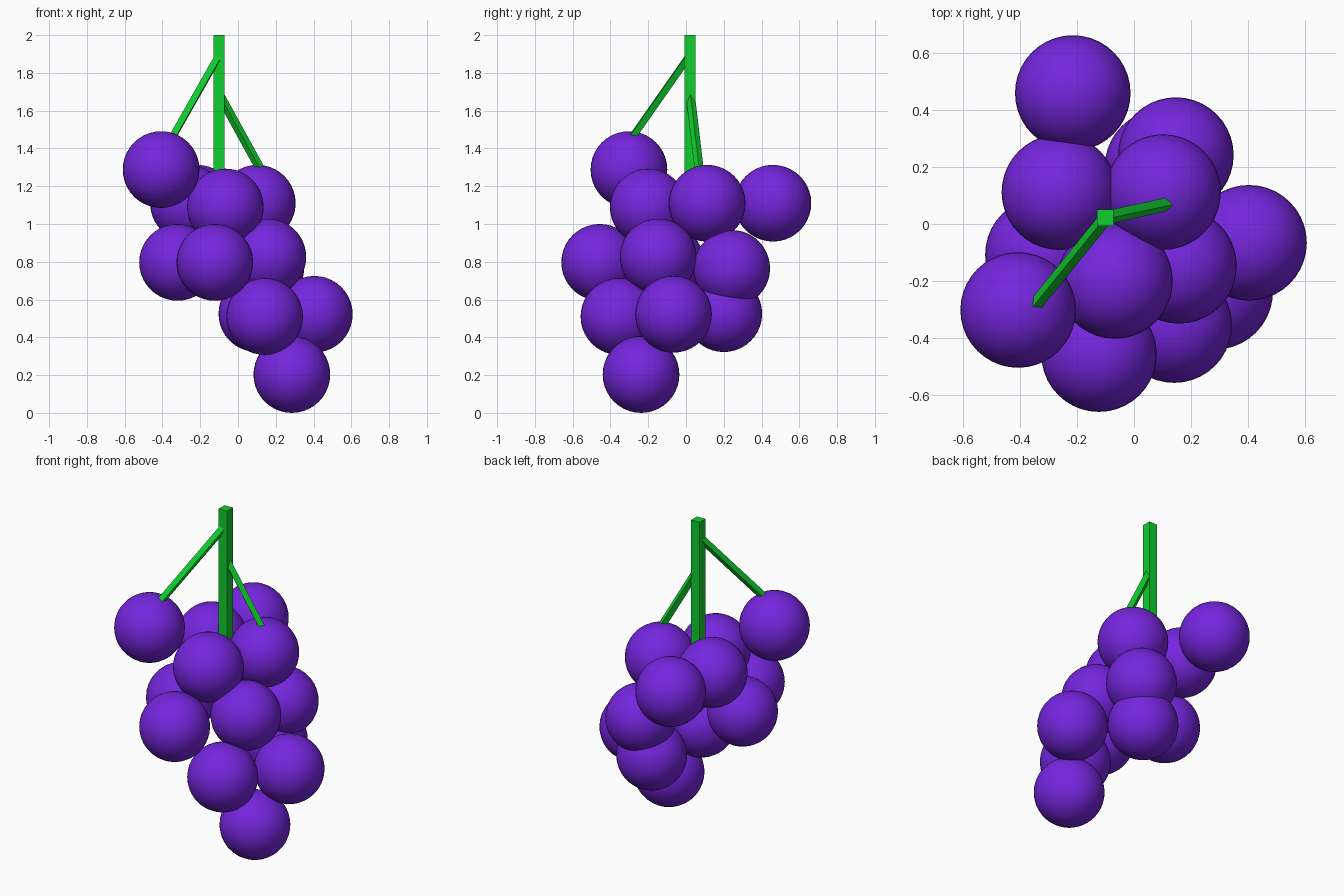
import bpy, math
from mathutils import Vector, Matrix

if "Cube" in bpy.data.objects:
    bpy.data.objects.remove(bpy.data.objects["Cube"])


def material(name, rgb):
    m = bpy.data.materials.new(name)
    m.diffuse_color = (*rgb, 1.0)
    m.use_nodes = True
    m.node_tree.nodes["Principled BSDF"].inputs["Base Color"].default_value = m.diffuse_color
    return m


PURPLE = material("grape purple", (0.18, 0.019, 0.73))
GREEN = material("stem green", (0.005, 0.62, 0.028))
RADIUS = 0.203

# Grape centres, from the top of the bunch down to the lowest grape
GRAPES = [
    (-0.407, -0.302, 1.288),
    (-0.215, 0.460, 1.110), (-0.262, 0.112, 1.110),
    (0.102, 0.112, 1.110), (-0.067, -0.200, 1.090),
    (0.158, -0.147, 0.825), (-0.320, -0.108, 0.797),
    (-0.123, -0.457, 0.797), (0.147, 0.242, 0.765),
    (0.100, 0.200, 0.525), (0.404, -0.066, 0.522),
    (0.141, -0.355, 0.510), (0.285, -0.238, 0.203),
]


def grape(index, centre):
    bpy.ops.mesh.primitive_uv_sphere_add(
        segments=40, ring_count=20, radius=RADIUS, location=centre)
    ob = bpy.context.object
    ob.name = f"grape_{index:02d}"
    ob.data.materials.append(PURPLE)
    bpy.ops.object.shade_smooth()


def square_bar(name, start, end, width, roll=0.0):
    """Square bar running from start to end, turned by roll about its length."""
    start, end = Vector(start), Vector(end)
    axis = end - start
    swing = Vector((0, 0, -1)).rotation_difference(axis).to_matrix().to_4x4()
    bpy.ops.mesh.primitive_cube_add(size=1)
    ob = bpy.context.object
    ob.name = name
    ob.data.transform(Matrix.Translation((start + end) / 2) @ swing
                      @ Matrix.Rotation(roll, 4, 'Z')
                      @ Matrix.Diagonal((width, width, axis.length, 1)))
    ob.data.materials.append(GREEN)


for i, c in enumerate(GRAPES, 1):
    grape(i, c)

# Main stem and its two side twigs
square_bar("main_stem", (-0.101, 0.022, 2.0), (-0.101, 0.022, 1.1), 0.058)
square_bar("left_twig", (-0.097, 0.024, 1.9), (-0.358, -0.298, 1.44), 0.034)
square_bar("right_twig", (-0.101, 0.022, 1.69), (0.13, 0.072, 1.27), 0.034,
           math.radians(45))
